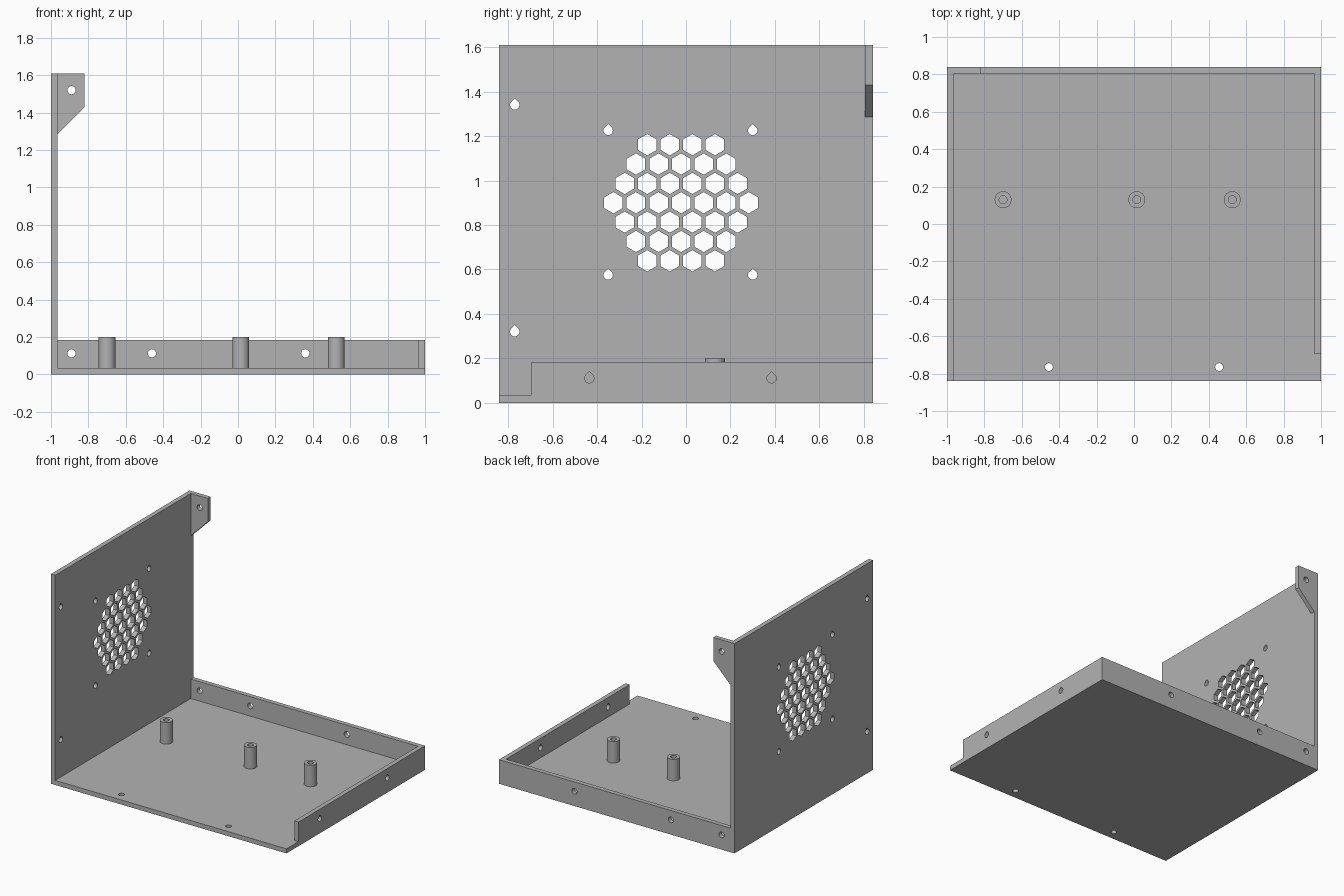
import bpy, bmesh
from math import sin, cos, pi, radians, sqrt

cube = bpy.data.objects.get("Cube")
if cube:
    bpy.data.objects.remove(cube)

grey = bpy.data.materials.new("plain grey")
grey.use_nodes = True
COLOUR = (0.45, 0.45, 0.45, 1)
grey.diffuse_color = COLOUR
grey.node_tree.nodes["Principled BSDF"].inputs["Base Color"].default_value = COLOUR

# Overall dimensions
T = 0.035          # sheet thickness
X, Y = 1.0, 0.84   # half width, half depth
LIP, TOP = 0.185, 1.61
PLACE = {"x": lambda u, v, w: (w, u, v),
         "y": lambda u, v, w: (u, w, v),
         "z": lambda u, v, w: (u, v, w)}


def prism(name, outlines, axis, low, high):
    """Extrude closed outlines along an axis into one object."""
    bm = bmesh.new()
    for outline in outlines:
        rings = [[bm.verts.new(PLACE[axis](u, v, w)) for u, v in outline]
                 for w in (low, high)]
        n = len(outline)
        for ring in rings:
            bm.faces.new(ring)
        for i in range(n):
            j = (i + 1) % n
            bm.faces.new((rings[0][i], rings[0][j], rings[1][j], rings[1][i]))
    bmesh.ops.recalc_face_normals(bm, faces=bm.faces)
    mesh = bpy.data.meshes.new(name)
    bm.to_mesh(mesh)
    bm.free()
    mesh.materials.append(grey)
    ob = bpy.data.objects.new(name, mesh)
    bpy.context.collection.objects.link(ob)
    return ob


def rect(u0, u1, v0, v1):
    return [(u0, v0), (u1, v0), (u1, v1), (u0, v1)]


def ngon(u, v, r, n=24):
    return [(u + r * sin(2 * pi * i / n), v + r * cos(2 * pi * i / n)) for i in range(n)]


def teardrop(u, v, r=0.021):
    arc = [radians(45 - 270 * i / 18) for i in range(19)]
    return [(u, v + r * sqrt(2))] + [(u + r * cos(a), v + r * sin(a)) for a in arc]


def plate(name, outline, axis, low, high, holes, cut_low=None):
    """Flat part with holes cut along its axis."""
    ob = prism(name, [outline], axis, low, high)
    start = low - 0.02 if cut_low is None else cut_low
    cutter = prism(name + "_cutter", holes, axis, start, high + 0.02)
    cutter.hide_render = True
    mod = ob.modifiers.new("holes", "BOOLEAN")
    mod.operation, mod.solver, mod.object = "DIFFERENCE", "EXACT", cutter
    bpy.ops.object.select_all(action="DESELECT")
    bpy.context.view_layer.objects.active = ob
    ob.select_set(True)
    bpy.ops.object.modifier_apply(modifier=mod.name)
    bpy.data.objects.remove(cutter)
    bpy.ops.object.shade_smooth_by_angle(angle=radians(30))
    return ob


# Floor with two screw holes near the front edge
plate("floor", rect(-X + T, X, -Y, Y), "z", 0, T,
      [ngon(x, -0.765, 0.021) for x in (-0.455, 0.455)])

# Tall side wall with honeycomb vent, fan holes and front screw holes
PITCH = 0.1015
vent = []
for row in range(-3, 4):
    count = 7 - abs(row)
    for i in range(count):
        vent.append(ngon(-0.022 + (i - (count - 1) / 2) * PITCH,
                         0.9 + row * 0.087, 0.048, 6))
screws = [teardrop(y, z) for y in (-0.35, 0.30) for z in (0.575, 1.225)]
screws += [teardrop(-0.77, z) for z in (0.32, 1.34)]
plate("side_wall", rect(-Y, Y, 0, TOP), "x", -X, -X + T, vent + screws)

# Low lips along the back and the other side
plate("back_lip", rect(-X + T, X, T, LIP), "y", Y - T, Y,
      [ngon(x, 0.113, 0.022) for x in (-0.89, -0.46, 0.36)])
plate("side_lip", rect(-0.695, Y - T, T, LIP), "x", X - T, X,
      [teardrop(y, 0.111) for y in (-0.435, 0.385)])

# Chamfered mounting tab at the top back corner
plate("corner_tab", [(-X + T, 1.285), (-0.82, 1.43), (-0.82, TOP), (-X + T, TOP)],
      "y", Y - T, Y, [ngon(-0.89, 1.52, 0.022)])

# Standoffs with blind screw holes
for label, x in (("right", -0.7), ("middle", 0.015), ("left", 0.525)):
    plate(label + "_standoff", ngon(x, 0.13, 0.045, 32), "z", T, 0.2,
          [ngon(x, 0.13, 0.021)], cut_low=T + 0.02)
